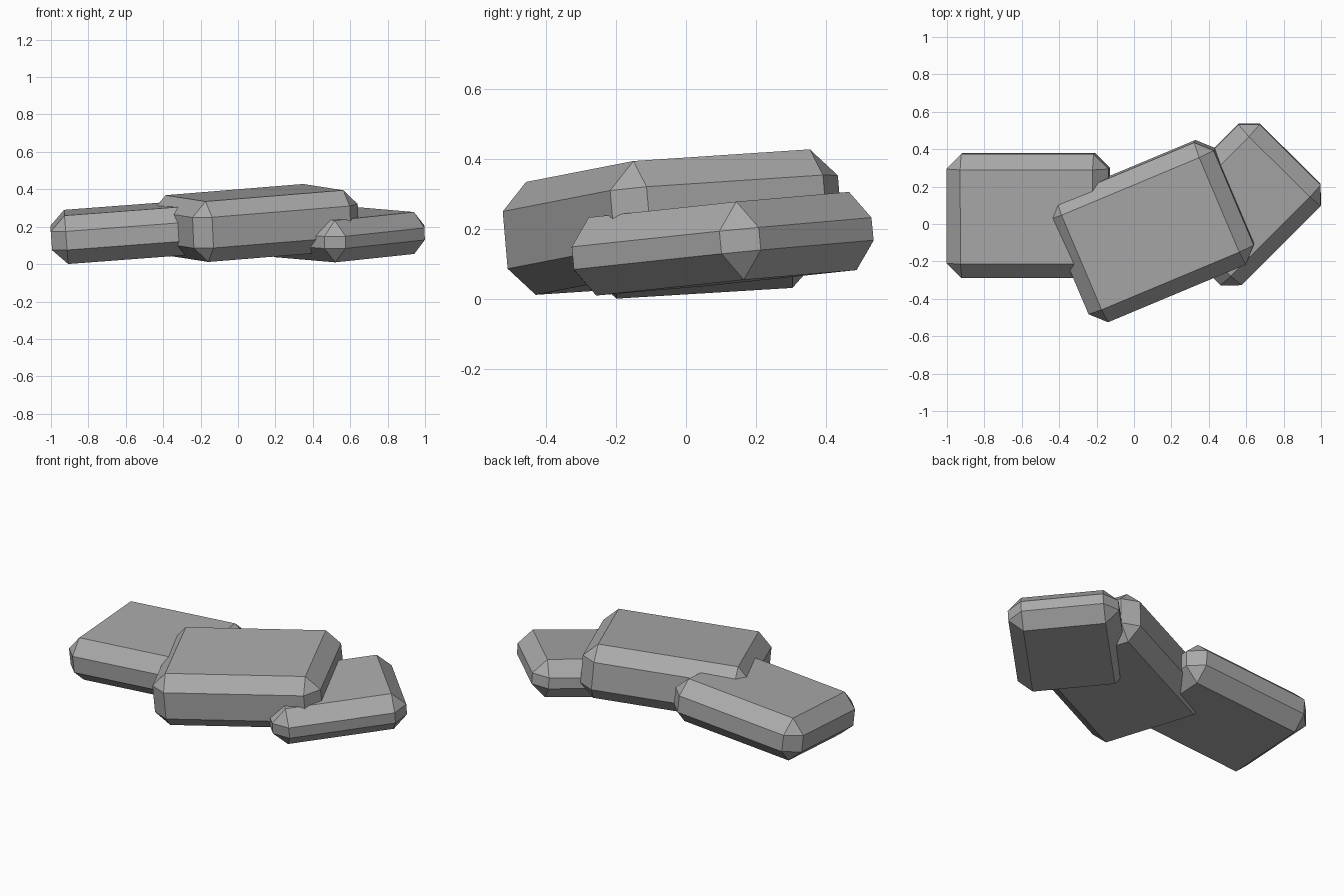
import bpy
from math import radians

cube = bpy.data.objects.get("Cube")
if cube:
    bpy.data.objects.remove(cube, do_unlink=True)

# One flat grey for all stones
stone_grey = bpy.data.materials.new("stone_grey")
stone_grey.use_nodes = True
colour = (0.40, 0.40, 0.40, 1)
stone_grey.diffuse_color = colour
stone_grey.node_tree.nodes["Principled BSDF"].inputs["Base Color"].default_value = colour

CHAMFER = 0.08


def add_slab(name, centre, size, turn):
    """Chamfered stone slab, tipped up slightly towards its back and one end."""
    bpy.ops.mesh.primitive_cube_add(size=1, location=centre)
    slab = bpy.context.object
    slab.name = name
    slab.scale = size
    bpy.ops.object.transform_apply(location=False, rotation=False, scale=True)
    bevel = slab.modifiers.new("chamfer", 'BEVEL')
    bevel.width = CHAMFER
    bevel.segments = 1
    bevel.limit_method = 'NONE'
    bpy.ops.object.modifier_apply(modifier=bevel.name)
    slab.rotation_euler = (radians(3.5), radians(-4.3), radians(turn))
    slab.data.materials.append(stone_grey)
    return slab


# Three overlapping slabs, each turned a little further
add_slab("right_stone", (-0.565, 0.045, 0.172), (0.87, 0.665, 0.26), 0)
add_slab("middle_stone", (0.095, -0.038, 0.22), (0.96, 0.71, 0.325), 22.7)
add_slab("left_stone", (0.567, 0.105, 0.158), (0.76, 0.62, 0.225), 45)
